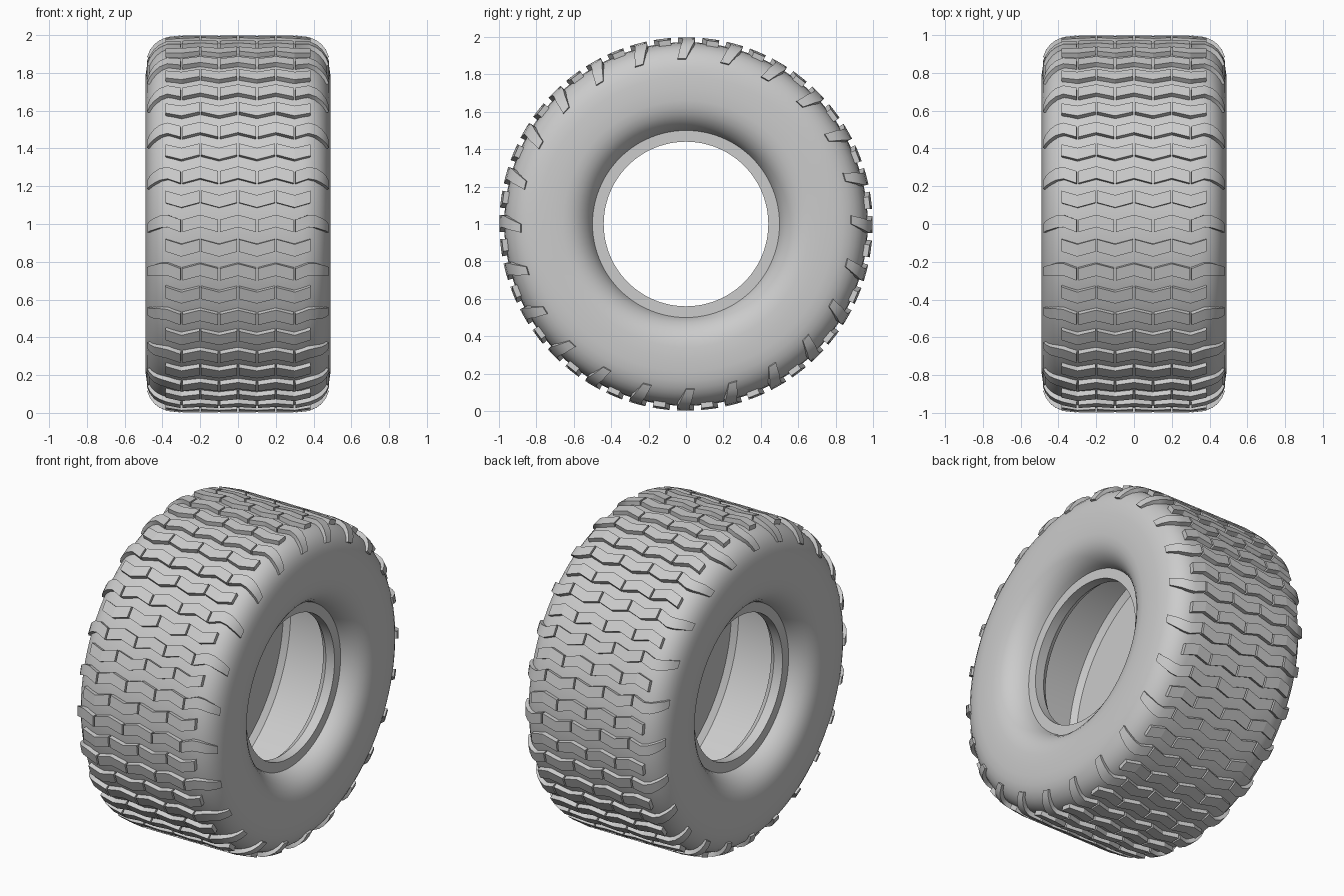
import bpy
import bmesh
from math import pi, cos, sin, radians, hypot

cube = bpy.data.objects.get("Cube")
if cube:
    bpy.data.objects.remove(cube)

# One plain rubber colour
rubber = bpy.data.materials.new("grey rubber")
rubber.use_nodes = True
GREY = (0.6, 0.6, 0.6, 1)
rubber.diffuse_color = GREY
bsdf = rubber.node_tree.nodes["Principled BSDF"]
bsdf.inputs["Base Color"].default_value = GREY
bsdf.inputs["Roughness"].default_value = 0.7


def polar(x, r, a):
    """Point at radius r and angle a round the axle."""
    return (x, r * cos(a), 1 + r * sin(a))


def finish(bm, name, smooth_angle=None):
    bmesh.ops.recalc_face_normals(bm, faces=bm.faces)
    mesh = bpy.data.meshes.new(name)
    bm.to_mesh(mesh)
    bm.free()
    mesh.materials.append(rubber)
    ob = bpy.data.objects.new(name, mesh)
    bpy.context.collection.objects.link(ob)
    if smooth_angle:
        bpy.ops.object.select_all(action='DESELECT')
        ob.select_set(True)
        bpy.context.view_layer.objects.active = ob
        bpy.ops.object.shade_smooth_by_angle(angle=radians(smooth_angle))
    return ob


# Carcass: hollow half section (x, radius), mirrored and revolved
OUTER = [(0, .972), (.2, .972), (.34, .968), (.375, .962), (.405, .95),
         (.43, .933), (.452, .909), (.47, .878), (.482, .84), (.489, .79),
         (.49, .72), (.489, .66), (.482, .62), (.468, .584), (.446, .553),
         (.418, .528), (.388, .51), (.36, .5)]
INNER = [(.36, .44), (.3, .44), (.26, .47), (.26, .82), (.23, .85), (0, .85)]
half = OUTER + INNER
section = half + [(-x, r) for x, r in reversed(half) if x > 0]
SEG = 96
bm = bmesh.new()
rings = [[bm.verts.new(polar(x, r, 2 * pi * k / SEG)) for x, r in section]
         for k in range(SEG)]
n = len(section)
for k in range(SEG):
    a, b = rings[k], rings[(k + 1) % SEG]
    for i in range(n):
        j = (i + 1) % n
        bm.faces.new((a[i], a[j], b[j], b[i]))
finish(bm, "tyre_carcass", 35)


# Tread: each block follows a path of (x, radius, angle offset, half width)
DEPTH = 0.045
PEAK, DIP = -0.016, 0.01


def crown(x):
    return 0.998 - 1.4 * max(0, abs(x) - 0.3) ** 2


def add_block(bm, path, angle):
    rows = []
    for i, (x, r, off, w) in enumerate(path):
        p, q = path[max(i - 1, 0)], path[min(i + 1, len(path) - 1)]
        dx, dr = q[0] - p[0], q[1] - p[1]
        s = DEPTH / hypot(dx, dr) * (1 if dx > 0 else -1)
        low = (x + dr * s, r - dx * s)
        a = angle + off
        rows.append([bm.verts.new(polar(px, pr, a + sw)) for px, pr, sw in
                     ((x, r, -w), (x, r, w), (*low, w), (*low, -w))])
    for a, b in zip(rows, rows[1:]):
        for i in range(4):
            j = (i + 1) % 4
            bm.faces.new((a[i], a[j], b[j], b[i]))
    bm.faces.new(rows[0])
    bm.faces.new(rows[-1])


def chevron(start, end, mid, end_off, mid_off):
    return [(x, crown(x), off, 0.033) for x, off in
            ((start, end_off), (mid, mid_off), (end, end_off))]


# Shoulder lug runs from the tread over the edge and down the sidewall
LUG = [(.305, .998, DIP, .033), (.375, .99, PEAK, .033),
       (.415, .973, -.012, .033), (.445, .95, 0, .032),
       (.468, .918, .012, .029), (.481, .885, .026, .026)]

centre_blocks, offset_blocks, lugs = bmesh.new(), bmesh.new(), bmesh.new()
ROWS = 24
GAP = 0.005
for k in range(ROWS):
    angle = 2 * pi * k / ROWS
    # Full-width row: three centre blocks and a lug at each shoulder
    for c in (-0.2, 0, 0.2):
        add_block(centre_blocks,
                  chevron(c - .1 + GAP, c + .1 - GAP, c, DIP, PEAK), angle)
    for side in (1, -1):
        add_block(lugs, [(side * x, r, o, w) for x, r, o, w in LUG], angle)
    # In-between row: four blocks, staggered by half a block
    angle += pi / ROWS
    for c in (-0.3, -0.1, 0.1, 0.3):
        start = max(c - .1 + GAP, -.385)
        end = min(c + .1 - GAP, .385)
        add_block(offset_blocks, chevron(start, end, c, PEAK, DIP), angle)

finish(centre_blocks, "centre_tread_blocks")
finish(offset_blocks, "staggered_tread_blocks")
finish(lugs, "shoulder_lugs", 30)
